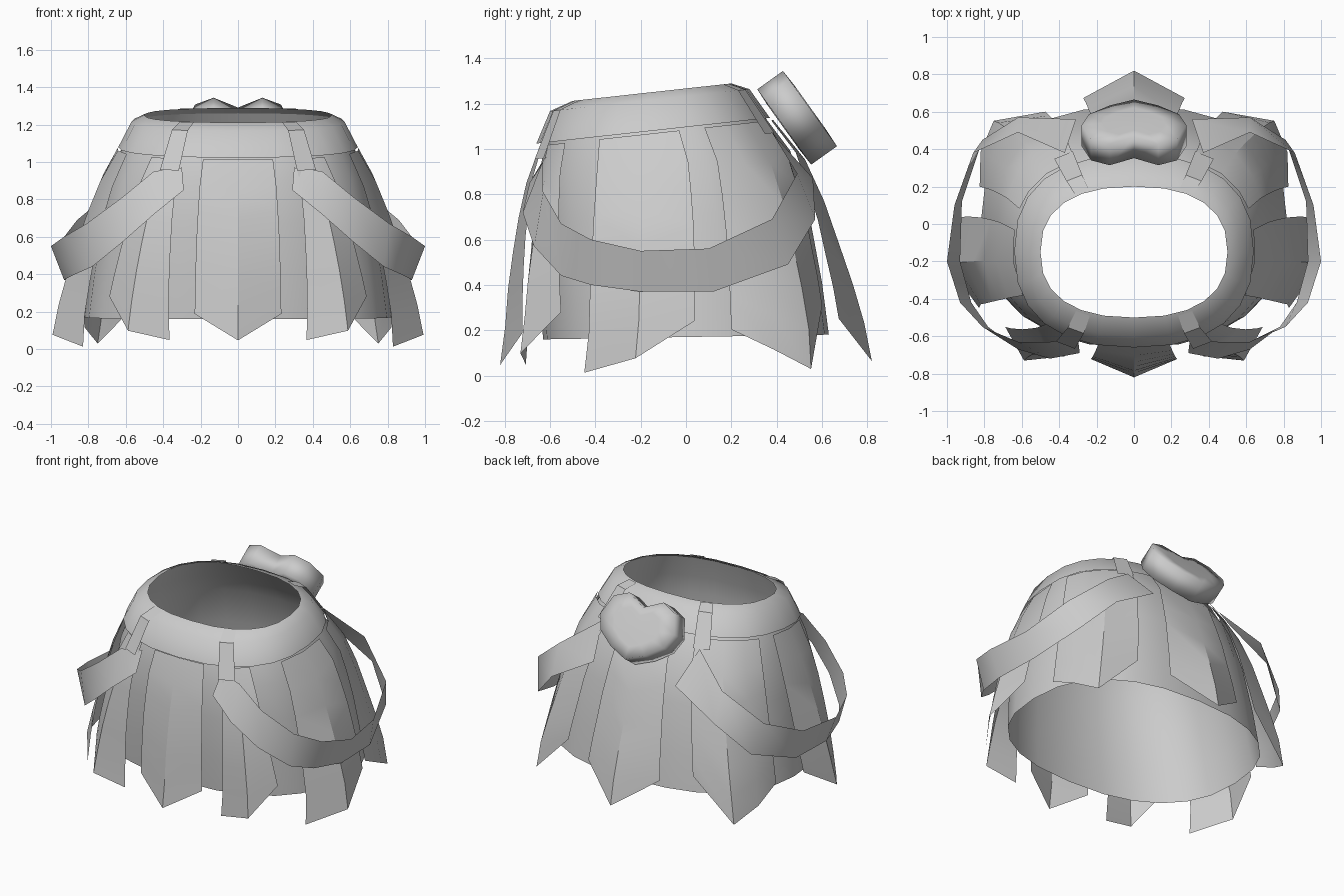
import bpy
import math
from mathutils import Vector

cube = bpy.data.objects.get("Cube")
if cube:
    bpy.data.objects.remove(cube, do_unlink=True)

grey = bpy.data.materials.new("cloth_grey")
grey.use_nodes = True
grey.diffuse_color = (0.6, 0.6, 0.6, 1)
grey.node_tree.nodes["Principled BSDF"].inputs["Base Color"].default_value = (0.6, 0.6, 0.6, 1)

# Profiles: height, half width, front y, back y
BODY = [(1.25, .50, -.50, .20), (1.215, .55, -.57, .26), (1.07, .62, -.62, .36), (.94, .68, -.65, .46),
        (.7, .74, -.66, .54), (.4, .79, -.65, .60), (.17, .82, -.63, .63), (0, .82, -.63, .63)]
BAND = [(1.25, .50, -.50, .20), (1.215, .57, -.60, .28), (1.08, .64, -.66, .37)]


def lerp(a, b, t):
    return a + (b - a) * t


def ring_point(row, angle, offset=0):
    """Point on a rounded oval ring; angle 0 is the front, 90 the left side."""
    z, half, front, back = row
    s, c = math.sin(math.radians(angle)), -math.cos(math.radians(angle))
    mid, depth = (front + back) / 2, (back - front) / 2
    x = math.copysign(abs(s) ** .83, s) * (half + offset)
    y = math.copysign(abs(c) ** .83, c) * (depth + offset)
    tilt = .11 * min(1, max(.15, (z - .4) / .65))
    return Vector((x, mid + y, z + tilt * y))


def body_row(z):
    for a, b in zip(BODY, BODY[1:]):
        if z >= b[0]:
            t = (z - a[0]) / (b[0] - a[0])
            return [lerp(p, q, t) for p, q in zip(a, b)]
    return BODY[-1]


def sheet(name, grid, closed=False, sharp=25):
    """Surface through a grid of points; rows run downward, columns go round."""
    n = len(grid[0])
    verts = [p for row in grid for p in row]
    faces = []
    for r in range(len(grid) - 1):
        for c in range(n if closed else n - 1):
            d = (c + 1) % n
            faces.append((r * n + c, (r + 1) * n + c, (r + 1) * n + d, r * n + d))
    return make(name, verts, faces, sharp)


def make(name, verts, faces, sharp):
    mesh = bpy.data.meshes.new(name)
    mesh.from_pydata(verts, [], faces)
    mesh.materials.append(grey)
    mesh.update()
    obj = bpy.data.objects.new(name, mesh)
    bpy.context.collection.objects.link(obj)
    bpy.ops.object.select_all(action="DESELECT")
    obj.select_set(True)
    bpy.context.view_layer.objects.active = obj
    bpy.ops.object.shade_smooth_by_angle(angle=math.radians(sharp))
    return obj


def mirrored(name, grid, sharp=25):
    sheet("left_" + name, grid, sharp=sharp)
    flipped = [[Vector((-p[0], p[1], p[2])) for p in reversed(row)] for row in grid]
    sheet("right_" + name, flipped, sharp=sharp)


def panel(columns, top=1.07, rows=6):
    """Hanging panel; each column is top angle, bottom angle, bottom height, flare."""
    grid = []
    for i in range(rows + 1):
        t = i / rows
        grid.append([ring_point(body_row(lerp(top, low, t)), lerp(a, b, t), lerp(.025, flare, t))
                     for a, b, low, flare in columns])
    return grid


# Underskirt and waistband
turn = [i * 15 for i in range(24)]
sheet("underskirt", [[ring_point(r, a) for a in turn] for r in BODY[:-1]], True)
sheet("waistband", [[ring_point(r, a) for a in turn] for r in BAND], True, 60)

# Pointed panels around the skirt
sheet("front_panel", panel([(-13, -11, .2, .1), (0, 0, .06, .19), (13, 11, .2, .1)]), sharp=12)
sheet("back_panel", panel([(168, 166, .24, .07), (180, 180, .05, .19), (192, 194, .24, .07)]), sharp=30)
mirrored("front_panel", panel([(24, 19, .06, .11), (33, 31, .11, .2), (42, 46, .29, .1)]))
mirrored("side_panel", panel([(65, 58, .02, .13), (84, 78, .08, .19), (98, 92, .24, .11)]))
mirrored("rear_panel", panel([(110, 104, .2, .03), (122, 118, .11, .09), (137, 132, .02, .14), (155, 151, .3, .06)]))

# Belt loops over the waistband
for name, start in (("front_loop", 23), ("rear_loop", 146)):
    loop = [[ring_point(r, start + w, .015) for w in (0, 10)] for r in BAND]
    loop.append([q + (q - p) * .5 for p, q in zip(loop[1], loop[2])])
    mirrored(name, loop)

# Draped side sashes: upper and lower edge at each station
UPPER = [(.30, -.61, .97), (.45, -.63, .95), (.62, -.63, .81), (.81, -.55, .67), (.93, -.42, .6), (1, -.2, .55),
         (.96, .1, .56), (.86, .38, .69), (.62, .49, .89), (.37, .38, 1.07)]
LOWER = [(.29, -.69, .85), (.45, -.72, .72), (.62, -.67, .57), (.78, -.55, .44), (.87, -.42, .4), (.93, -.2, .37),
         (.92, .12, .37), (.81, .45, .49), (.62, .57, .69), (.31, .56, .87)]
mirrored("sash", [UPPER, LOWER], 40)

# Tilted heart ornament at the back
OUTLINE = [(0, .14), (.13, .205), (.23, .16), (.28, .03), (.24, -.07), (.13, -.15), (0, -.205)]
outline = OUTLINE + [(-x, y) for x, y in reversed(OUTLINE[1:-1])]
n = len(outline)
up, out, centre = Vector((0, -.58, .81)), Vector((0, .81, .58)), Vector((0, .49, 1.137))
verts, faces = [], []
for scale, depth in ((.6, -.074), (1, -.07), (1, .07), (.6, .074)):
    verts += [centre + Vector((x * scale, 0, 0)) + up * y * scale + out * depth for x, y in outline]
for k in range(3):
    for i in range(n):
        j = (i + 1) % n
        faces.append((k * n + i, k * n + j, k * n + n + j, k * n + n + i))
faces += [tuple(reversed(range(n))), tuple(range(3 * n, 4 * n))]
heart = make("heart_ornament", verts, faces, 100)
heart.data.flip_normals()
